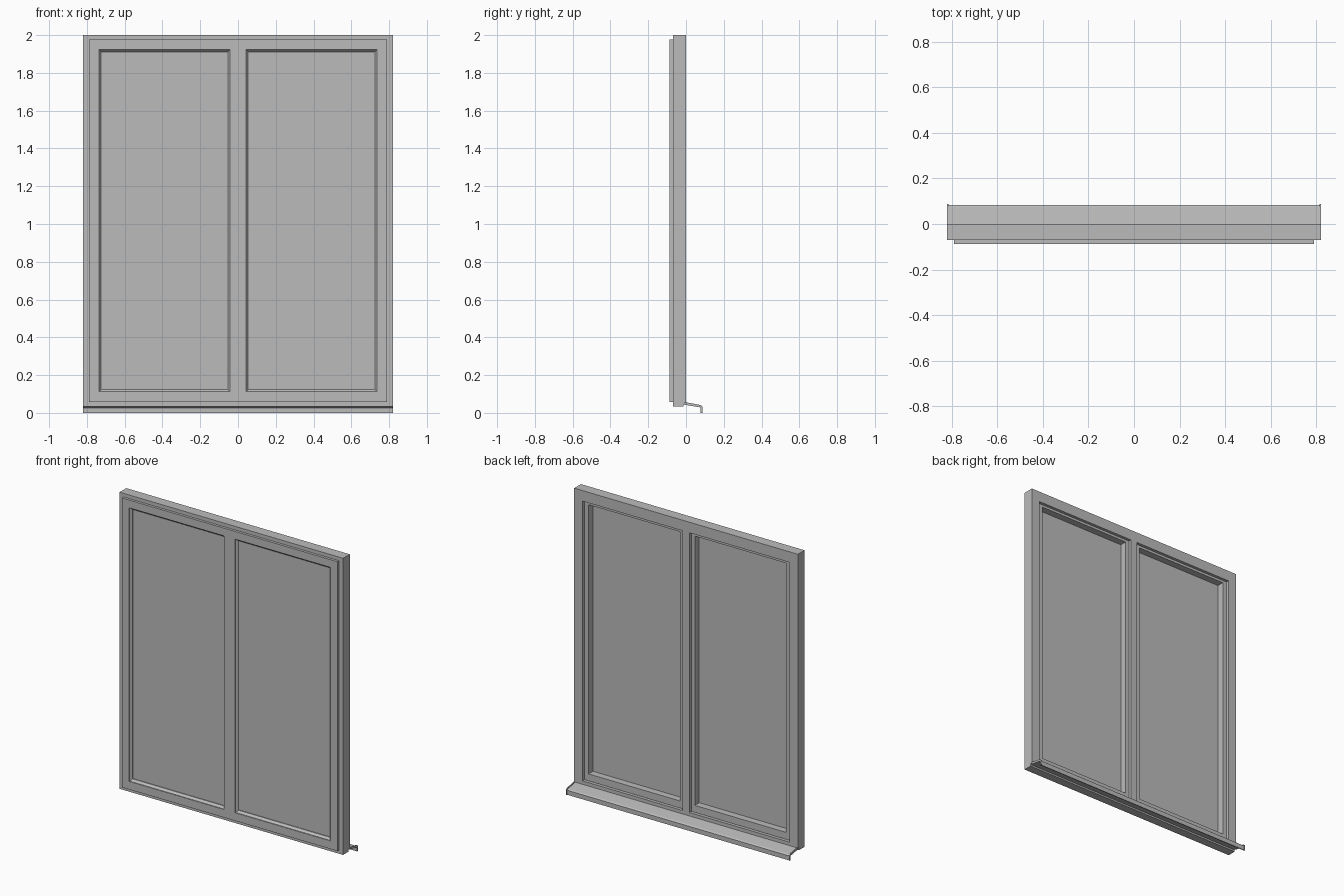
import bpy
import bmesh

cube = bpy.data.objects.get("Cube")
if cube:
    bpy.data.objects.remove(cube, do_unlink=True)

# Single painted grey
grey = bpy.data.materials.new("window grey")
grey.use_nodes = True
colour = (0.5, 0.5, 0.5, 1)
grey.diffuse_color = colour
grey.node_tree.nodes["Principled BSDF"].inputs["Base Color"].default_value = colour


def finish(name, bm):
    bmesh.ops.recalc_face_normals(bm, faces=bm.faces)
    mesh = bpy.data.meshes.new(name)
    bm.to_mesh(mesh)
    bm.free()
    mesh.materials.append(grey)
    obj = bpy.data.objects.new(name, mesh)
    bpy.context.collection.objects.link(obj)
    return obj


def slab(name, xs, zs, y0, y1, holes=()):
    """Upright panel on a grid of cuts, with the listed cells left open."""
    bm = bmesh.new()
    grid = [[bm.verts.new((x, y0, z)) for z in zs] for x in xs]
    for i in range(len(xs) - 1):
        for j in range(len(zs) - 1):
            if (i, j) not in holes:
                bm.faces.new((grid[i][j], grid[i + 1][j],
                              grid[i + 1][j + 1], grid[i][j + 1]))
    loose = [v for v in bm.verts if not v.link_faces]
    bmesh.ops.delete(bm, geom=loose, context='VERTS')
    out = bmesh.ops.extrude_face_region(bm, geom=bm.faces[:])
    moved = [e for e in out["geom"] if isinstance(e, bmesh.types.BMVert)]
    bmesh.ops.translate(bm, vec=(0, y1 - y0, 0), verts=moved)
    return finish(name, bm)


def double_panel(name, half, bottom, top, inner, outer, low, high, y0, y1):
    """Panel with two openings either side of a central mullion."""
    xs = (-half, -outer, -inner, inner, outer, half)
    return slab(name, xs, (bottom, low, high, top), y0, y1, {(1, 1), (3, 1)})


def prism(name, profile, x0, x1):
    """Closed (y, z) profile swept along x."""
    bm = bmesh.new()
    a, b = [[bm.verts.new((x, y, z)) for y, z in profile] for x in (x0, x1)]
    bm.faces.new(a)
    bm.faces.new(b)
    for i in range(len(a)):
        k = (i + 1) % len(a)
        bm.faces.new((a[i], a[k], b[k], b[i]))
    return finish(name, bm)


def bead(name, cx, cz, hw, hh, section):
    """Rectangular ring from a closed (inset, y) section."""
    bm = bmesh.new()
    loops = [[bm.verts.new((cx + sx * (hw - d), y, cz + sz * (hh - d)))
              for sx, sz in ((-1, -1), (1, -1), (1, 1), (-1, 1))]
             for d, y in section]
    for n, a in enumerate(loops):
        b = loops[(n + 1) % len(loops)]
        for i in range(4):
            k = (i + 1) % 4
            bm.faces.new((a[i], a[k], b[k], b[i]))
    return finish(name, bm)


# Fixed frame: deep body plus a rear layer that stops above the sill upstand
double_panel("frame_body", 0.82, 0.033, 2, 0.025, 0.76, 0.075, 1.93, -0.07, -0.013)
double_panel("frame_rear", 0.82, 0.052, 2, 0.025, 0.76, 0.075, 1.93, -0.013, 0)

# Raised front trim
double_panel("front_trim", 0.79, 0.057, 1.976, 0.04, 0.738, 0.11, 1.925, -0.087, -0.07)

# Sashes, glass and sloped glazing beads
for side, s in (("left", 1), ("right", -1)):
    xs = sorted(s * x for x in (0.029, 0.055, 0.725, 0.756))
    slab(side + "_sash", xs, (0.079, 0.125, 1.91, 1.926), -0.07, -0.014, {(1, 1)})
    slab(side + "_glass", sorted((s * 0.05, s * 0.73)), (0.12, 1.915), -0.066, -0.06)
    bead(side + "_glazing_bead", s * 0.389, 1.0175, 0.349, 0.9075,
         ((0, -0.084), (0.002, -0.084), (0.014, -0.07), (0.014, -0.064), (0, -0.064)))

# Drip sill behind the frame, with folded lip and end caps
sill = ((-0.013, 0.052), (0, 0.05), (0.074, 0.037), (0.083, 0.03), (0.083, 0),
        (0.077, 0), (0.077, 0.027), (0.072, 0.03), (-0.013, 0.044))
prism("sill", sill, -0.816, 0.816)
cap = ((0, 0.056), (0.076, 0.042), (0.087, 0.034), (0.087, 0),
       (0.077, 0), (0.077, 0.027), (0.072, 0.03), (0, 0.042))
for side, s in (("left", 1), ("right", -1)):
    prism(side + "_sill_cap", cap, s * 0.814, s * 0.82)
